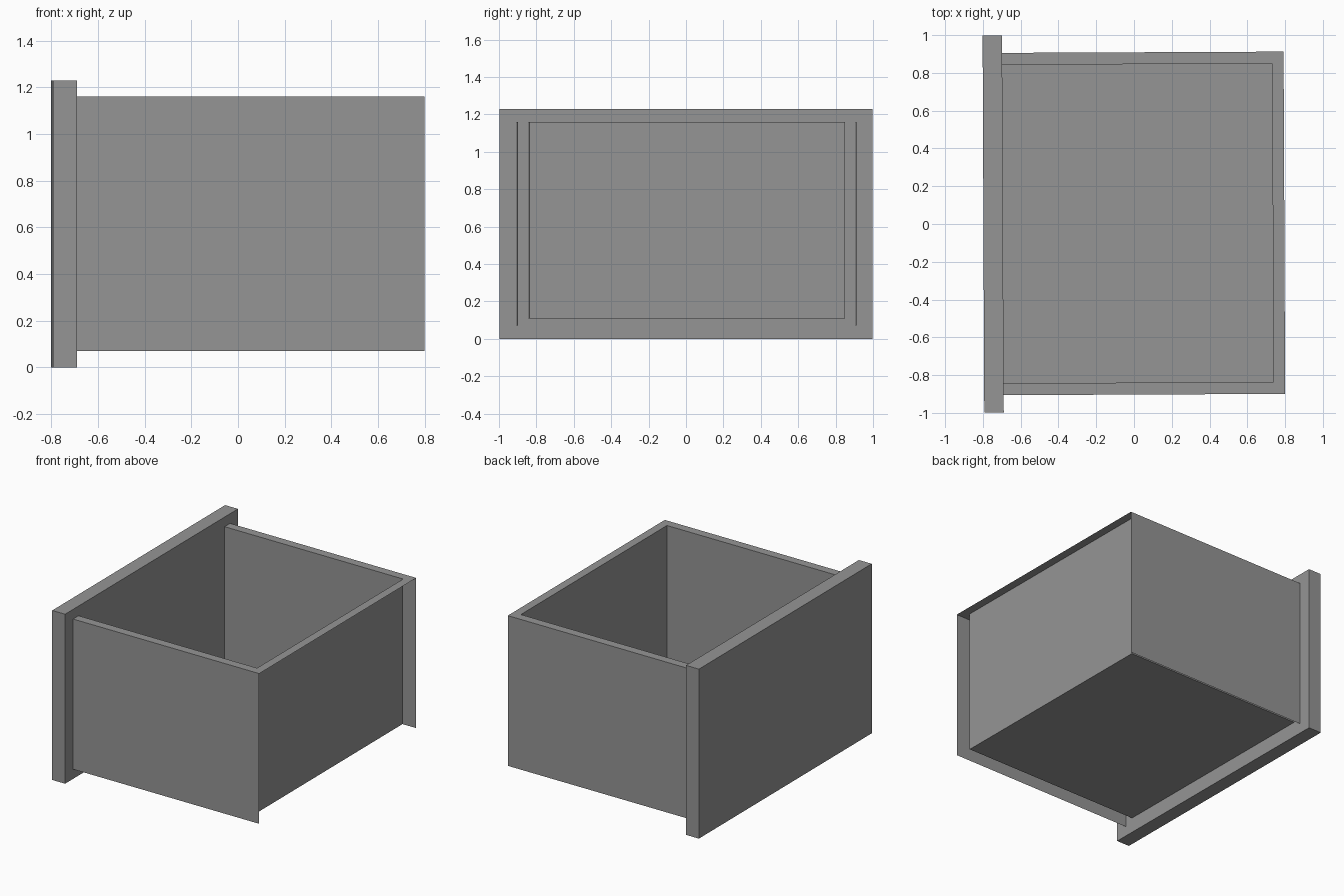
import bpy, bmesh
from mathutils import Matrix

if "Cube" in bpy.data.objects:
    bpy.data.objects.remove(bpy.data.objects["Cube"])

GREY = (0.3, 0.3, 0.3, 1)
mat = bpy.data.materials.new("plain grey")
mat.use_nodes = True
mat.diffuse_color = GREY
mat.node_tree.nodes["Principled BSDF"].inputs["Base Color"].default_value = GREY

TURN = Matrix.Rotation(0.0045, 4, "Z")   # the whole drawer sits very slightly askew
SHIFT = 0.003                            # sideways offset that keeps it centred


def finish(name, bm):
    bm.transform(TURN @ Matrix.Translation((0, SHIFT, 0)))
    mesh = bpy.data.meshes.new(name)
    bm.to_mesh(mesh)
    bm.free()
    mesh.materials.append(mat)
    obj = bpy.data.objects.new(name, mesh)
    bpy.context.collection.objects.link(obj)
    return obj


# Face panel: a plain slab, wider and taller than the tray
PANEL_BACK, PANEL_FACE, PANEL_TOP = -0.694, -0.797, 1.23
bm = bmesh.new()
size = (PANEL_BACK - PANEL_FACE, 1.995, PANEL_TOP)
centre = ((PANEL_BACK + PANEL_FACE) / 2, 0, PANEL_TOP / 2)
bmesh.ops.create_cube(bm, size=1, matrix=Matrix.Translation(centre) @ Matrix.Diagonal((*size, 1)))
finish("face_panel", bm)

# Tray: U-shaped rim, inner lining with floor, and thin outer side skins
RIM, FLOOR, SKIRT = 1.16, 0.11, 0.07


def u_loop(bm, end, half, z):
    path = [(PANEL_BACK, -half), (end, -half), (end, half), (PANEL_BACK, half)]
    return [bm.verts.new((x, y, z)) for x, y in path]


def bridge(bm, a, b, spans):
    for i in spans:
        bm.faces.new((a[i], a[i + 1], b[i + 1], b[i]))


bm = bmesh.new()
outer_top = u_loop(bm, 0.796, 0.906, RIM)
inner_top = u_loop(bm, 0.735, 0.843, RIM)
inner_floor = u_loop(bm, 0.735, 0.843, FLOOR)
outer_skirt = u_loop(bm, 0.796, 0.906, SKIRT)
bridge(bm, outer_top, inner_top, range(3))
bridge(bm, inner_top, inner_floor, range(3))
bm.faces.new(inner_floor)
bridge(bm, outer_skirt, outer_top, (0, 2))   # the end opposite the panel has no outer skin
finish("tray", bm)
